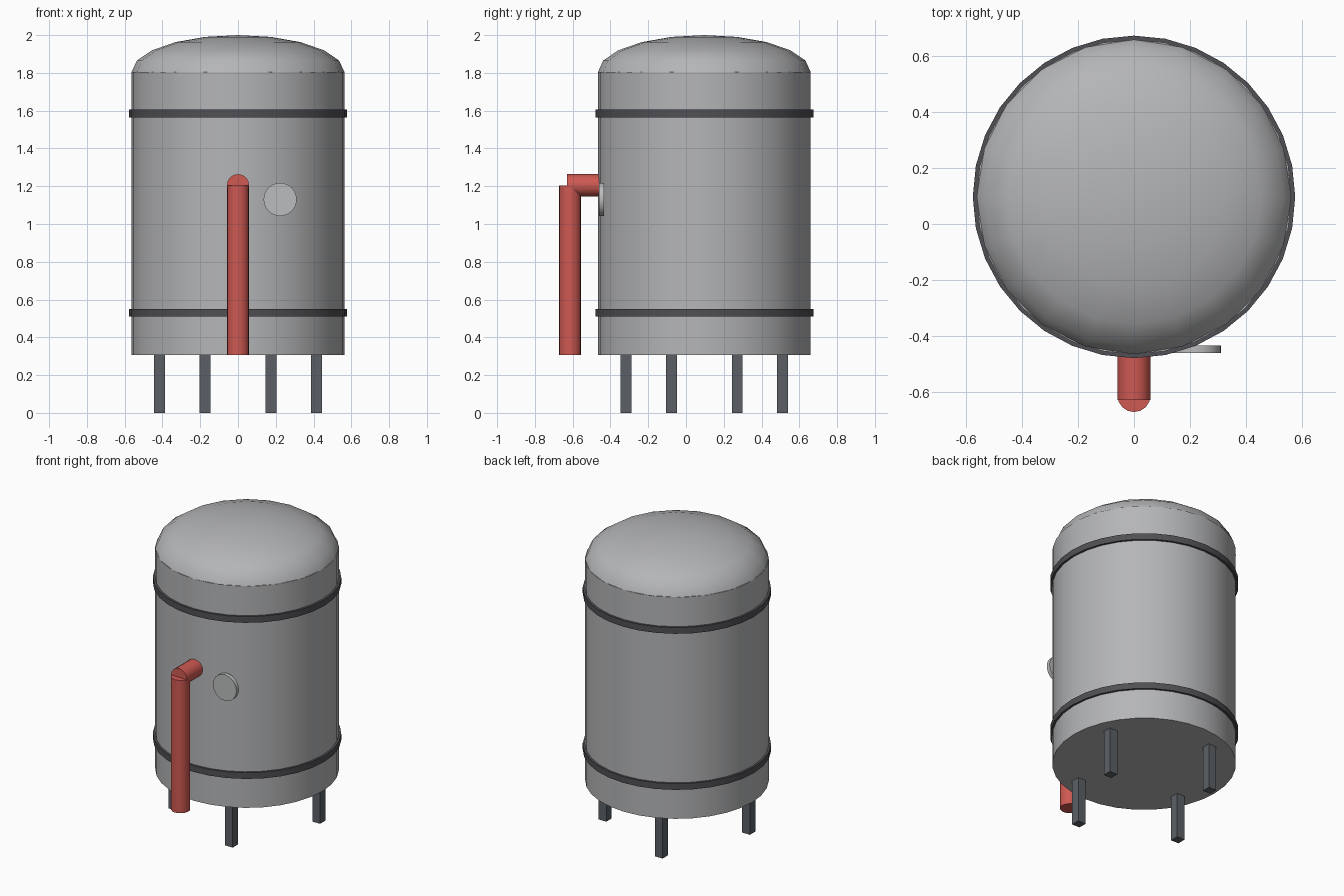
import bpy, math
from mathutils import Matrix, Vector

if "Cube" in bpy.data.objects:
    bpy.data.objects.remove(bpy.data.objects["Cube"], do_unlink=True)

CY = 0.097       # tank axis
BASE = 0.307     # tank underside
SHOULDER = 1.805
RADIUS = 0.563


def material(name, rgb):
    m = bpy.data.materials.new(name)
    m.use_nodes = True
    m.diffuse_color = (*rgb, 1)
    m.node_tree.nodes["Principled BSDF"].inputs["Base Color"].default_value = (*rgb, 1)
    return m


steel = material("light grey steel", (0.46, 0.465, 0.475))
band_grey = material("dark grey band", (0.08, 0.08, 0.09))
leg_grey = material("slate grey leg", (0.105, 0.118, 0.132))
red = material("red pipe", (0.62, 0.10, 0.085))
dial = material("pale grey dial", (0.50, 0.505, 0.51))


def finish(name, mat, smooth=True):
    ob = bpy.context.object
    ob.name = ob.data.name = name
    ob.data.materials.append(mat)
    if smooth:
        bpy.ops.object.shade_smooth_by_angle(angle=math.radians(35))
    return ob


def rod(name, mat, start, end, radius, sides=32):
    a, b = Vector(start), Vector(end)
    bpy.ops.mesh.primitive_cylinder_add(vertices=sides, radius=radius,
                                        depth=(b - a).length, location=(a + b) / 2)
    ob = bpy.context.object
    ob.rotation_euler = (b - a).to_track_quat("Z", "Y").to_euler()
    return finish(name, mat)


# Tank body
rod("tank_body", steel, (0, CY, BASE), (0, CY, SHOULDER), RADIUS)

# Flattened dome lid
bpy.ops.mesh.primitive_uv_sphere_add(segments=20, ring_count=10, radius=RADIUS,
                                     location=(0, CY, SHOULDER))
dome = bpy.context.object
dome.data.transform(Matrix.Diagonal((1, 1, (2 - SHOULDER) / RADIUS, 1)))
finish("tank_dome", steel)

# Hoops around the tank
for name, z in (("lower_band", 0.53), ("upper_band", 1.585)):
    rod(name, band_grey, (0, CY, z - 0.021), (0, CY, z + 0.021), 0.577)

# Four square legs, spaced a quarter turn apart
for i, name in enumerate(("left", "back", "right", "front")):
    a = math.radians(22.8 + 90 * i)
    bpy.ops.mesh.primitive_cube_add(size=1, location=(0.45 * math.cos(a),
                                                      CY + 0.45 * math.sin(a), BASE / 2))
    bpy.context.object.data.transform(Matrix.Diagonal((0.058, 0.058, BASE, 1)))
    finish(name + "_leg", leg_grey, smooth=False)

# Outlet pipe: downpipe and a short arm into the tank
rod("downpipe", red, (0, -0.614, BASE), (0, -0.614, 1.205), 0.059, 16)
rod("pipe_arm", red, (0, -0.63, 1.205), (0, -0.40, 1.205), 0.059, 16)

# Round dial on the front
rod("dial", dial, (0.223, -0.434, 1.13), (0.223, -0.461, 1.13), 0.0875)
